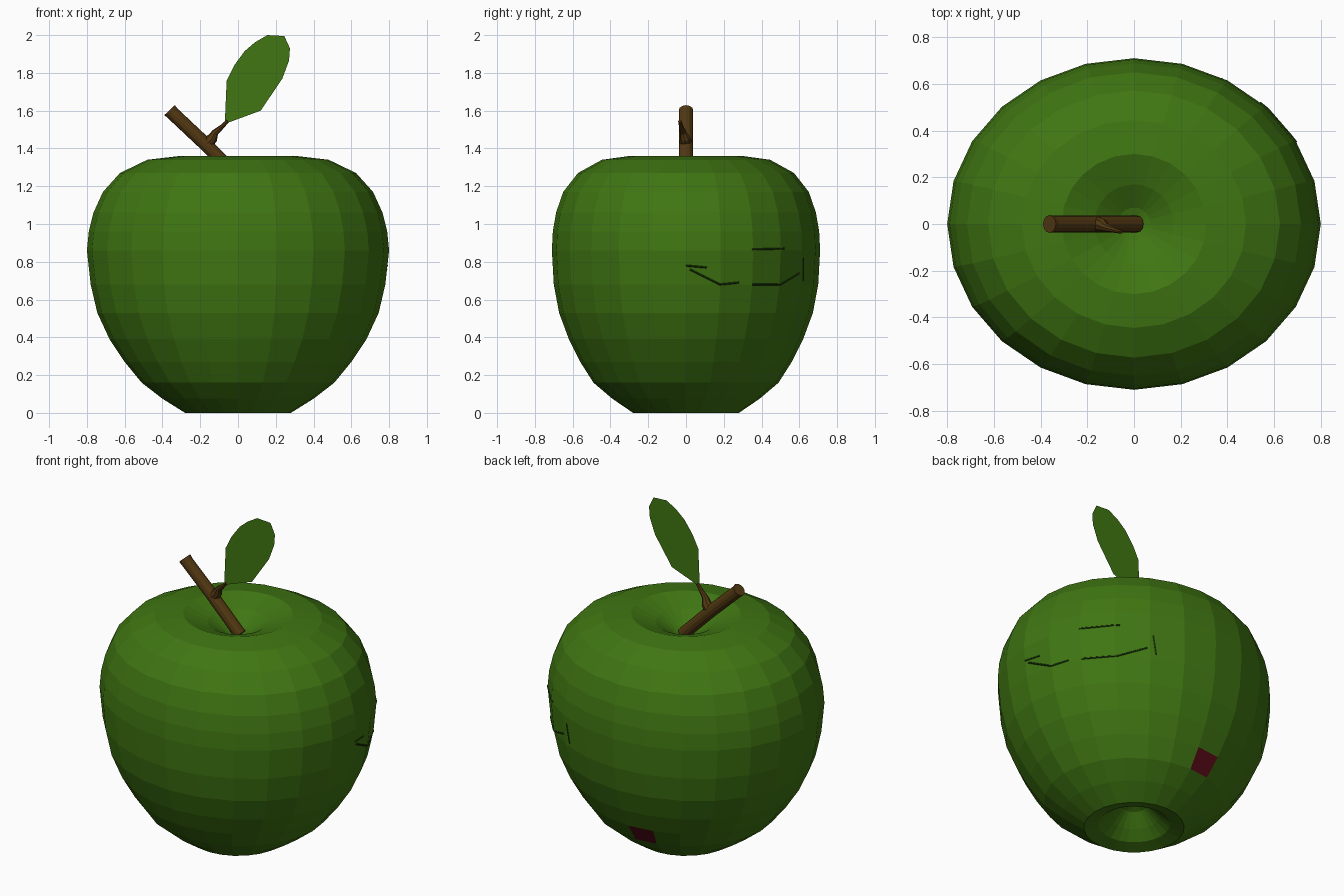
import bpy, bmesh, math
from mathutils import Vector
from mathutils.bvhtree import BVHTree

if "Cube" in bpy.data.objects:
    bpy.data.objects.remove(bpy.data.objects["Cube"])


def material(name, rgb):
    m = bpy.data.materials.new(name)
    m.diffuse_color = (*rgb, 1)
    m.use_nodes = True
    m.node_tree.nodes["Principled BSDF"].inputs["Base Color"].default_value = m.diffuse_color
    return m


green = material("green", (0.05, 0.18, 0.006))
brown = material("brown", (0.085, 0.04, 0.006))
red = material("dark_red", (0.12, 0.004, 0.012))
dark = material("dark_green", (0.015, 0.05, 0.004))


def finish(name, bm, *mats):
    bmesh.ops.recalc_face_normals(bm, faces=bm.faces)
    me = bpy.data.meshes.new(name)
    bm.to_mesh(me)
    ob = bpy.data.objects.new(name, me)
    bpy.context.collection.objects.link(ob)
    for m in mats:
        me.materials.append(m)
    return ob


def loft(bm, rings):
    # bridge consecutive vertex rings with quads
    for a, b in zip(rings, rings[1:]):
        n = len(a)
        for i in range(n):
            bm.faces.new((a[i], a[(i + 1) % n], b[(i + 1) % n], b[i]))


# apple body: elliptical rings (x radius, y radius, z), from base recess to top dimple
SIDES = 24
profile = [(.07, .07, .14), (.14, .14, .07), (.20, .20, .02), (.28, .28, 0),
           (.40, .39, .075), (.51, .49, .16), (.60, .56, .27), (.68, .62, .39),
           (.745, .672, .53), (.78, .70, .68), (.80, .71, .86), (.79, .705, .96),
           (.765, .688, 1.06), (.715, .65, 1.17), (.625, .572, 1.27),
           (.48, .445, 1.34), (.31, .30, 1.36), (.17, .17, 1.31), (.07, .07, 1.25)]
bm = bmesh.new()
rings = []
for rx, ry, z in profile:
    angles = [math.tau * i / SIDES for i in range(SIDES)]
    rings.append([bm.verts.new((rx * math.cos(a), ry * math.sin(a), z)) for a in angles])
loft(bm, rings)
for ring, z in ((rings[0], .17), (rings[-1], 1.23)):
    tip = bm.verts.new((0, 0, z))
    for i in range(SIDES):
        bm.faces.new((ring[i], ring[(i + 1) % SIDES], tip))
# single red patch low on the back
patch = min(bm.faces, key=lambda f: (f.calc_center_median() - Vector((-.07, .52, .21))).length)
patch.material_index = 1
bm.normal_update()
tree = BVHTree.FromBMesh(bm)
finish("apple_body", bm, green, red)


# fine crease lines on the right side, laid on the surface
outline = [[(0, .78), (.11, .77)],
           [(.02, .76), (.18, .68), (.28, .69)],
           [(.35, .68), (.50, .68), (.60, .74)],
           [(.35, .865), (.52, .87)],
           [(.62, .70), (.62, .82)]]
cu = bpy.data.curves.new("crease", 'CURVE')
cu.dimensions = '3D'
cu.bevel_depth = .005
cu.bevel_resolution = 0
for line in outline:
    pts = []
    for (y0, z0), (y1, z1) in zip(line, line[1:]):
        for k in range(7):
            t = k / 6
            y, z = y0 + (y1 - y0) * t, z0 + (z1 - z0) * t
            hit = tree.ray_cast(Vector((2, y, z)), Vector((-1, 0, 0)))[0]
            if hit and not (pts and k == 0):
                pts.append(hit)
    if len(pts) > 1:
        sp = cu.splines.new('POLY')
        sp.points.add(len(pts) - 1)
        for p, co in zip(sp.points, pts):
            p.co = (*co, 1)
cu.materials.append(dark)
bpy.context.collection.objects.link(bpy.data.objects.new("crease", cu))


# tapered round rod along a path of (x, y, z, radius)
def rod(name, path, sides):
    bm = bmesh.new()
    rings = []
    for i, (*p, r) in enumerate(path):
        a, b = path[max(i - 1, 0)], path[min(i + 1, len(path) - 1)]
        d = (Vector(b[:3]) - Vector(a[:3])).normalized()
        u = Vector((0, 1, 0))
        u = (u - d * u.dot(d)).normalized()
        v = d.cross(u)
        rings.append([bm.verts.new(Vector(p) + r * (u * math.cos(t) + v * math.sin(t)))
                      for t in (math.tau * k / sides for k in range(sides))])
    loft(bm, rings)
    bm.faces.new(rings[0])
    bm.faces.new(rings[-1])
    return finish(name, bm, brown)


rod("stem", [(.015, 0, 1.235, .036), (-.18, 0, 1.43, .036),
             (-.345, 0, 1.585, .036), (-.362, 0, 1.603, .038)], 12)
rod("twig", [(-.17, 0, 1.42, .035), (-.135, -.005, 1.455, .028),
             (-.12, -.015, 1.485, .018), (-.085, -.025, 1.515, .012),
             (-.055, -.033, 1.545, .009)], 8)

# flat leaf
bm = bmesh.new()
leaf = [(-.07, 1.53), (-.06, 1.76), (-.02, 1.84), (.035, 1.915), (.09, 1.962), (.155, 2.0),
        (.245, 1.995), (.275, 1.93), (.27, 1.865), (.235, 1.77), (.12, 1.60)]
bm.faces.new([bm.verts.new((x, -.034, z)) for x, z in leaf])
finish("leaf", bm, green)
